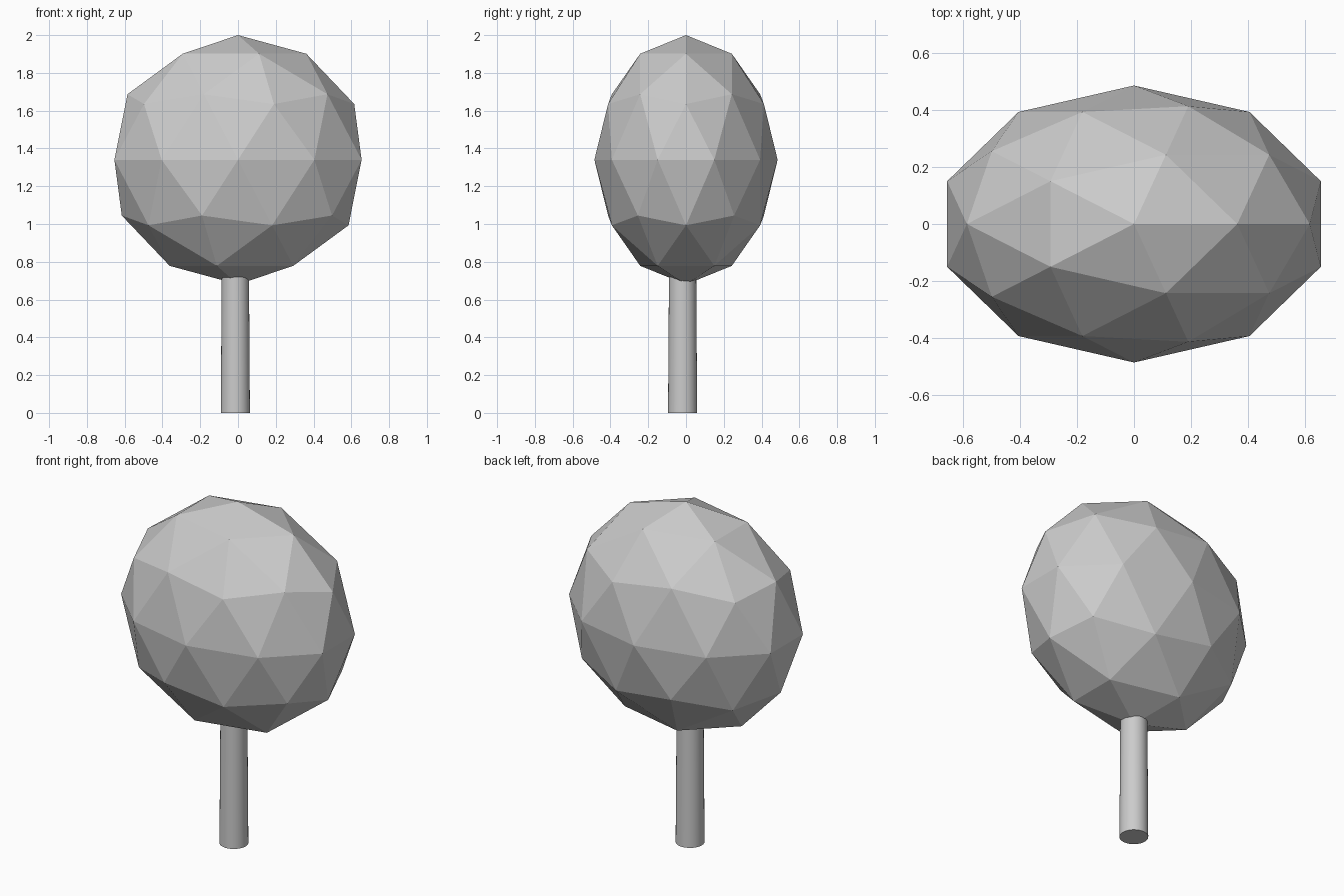
import bpy

if "Cube" in bpy.data.objects:
    bpy.data.objects.remove(bpy.data.objects["Cube"])

# Leafy crown: faceted, flattened ball
bpy.ops.mesh.primitive_ico_sphere_add(subdivisions=2, radius=1, location=(0, 0, 1.34))
crown = bpy.context.object
crown.name = "crown"
crown.scale = (0.688, 0.485, 0.66)
bpy.ops.object.transform_apply(location=False, rotation=False, scale=True)
bpy.ops.object.shade_flat()

# Trunk: slightly tapered round post, a little off centre, sunk into the crown
TRUNK_TOP = 0.76
bpy.ops.mesh.primitive_cone_add(vertices=32, radius1=0.077, radius2=0.072,
                                depth=TRUNK_TOP, location=(-0.014, -0.018, TRUNK_TOP / 2))
trunk = bpy.context.object
trunk.name = "trunk"
bpy.ops.object.shade_smooth_by_angle()
